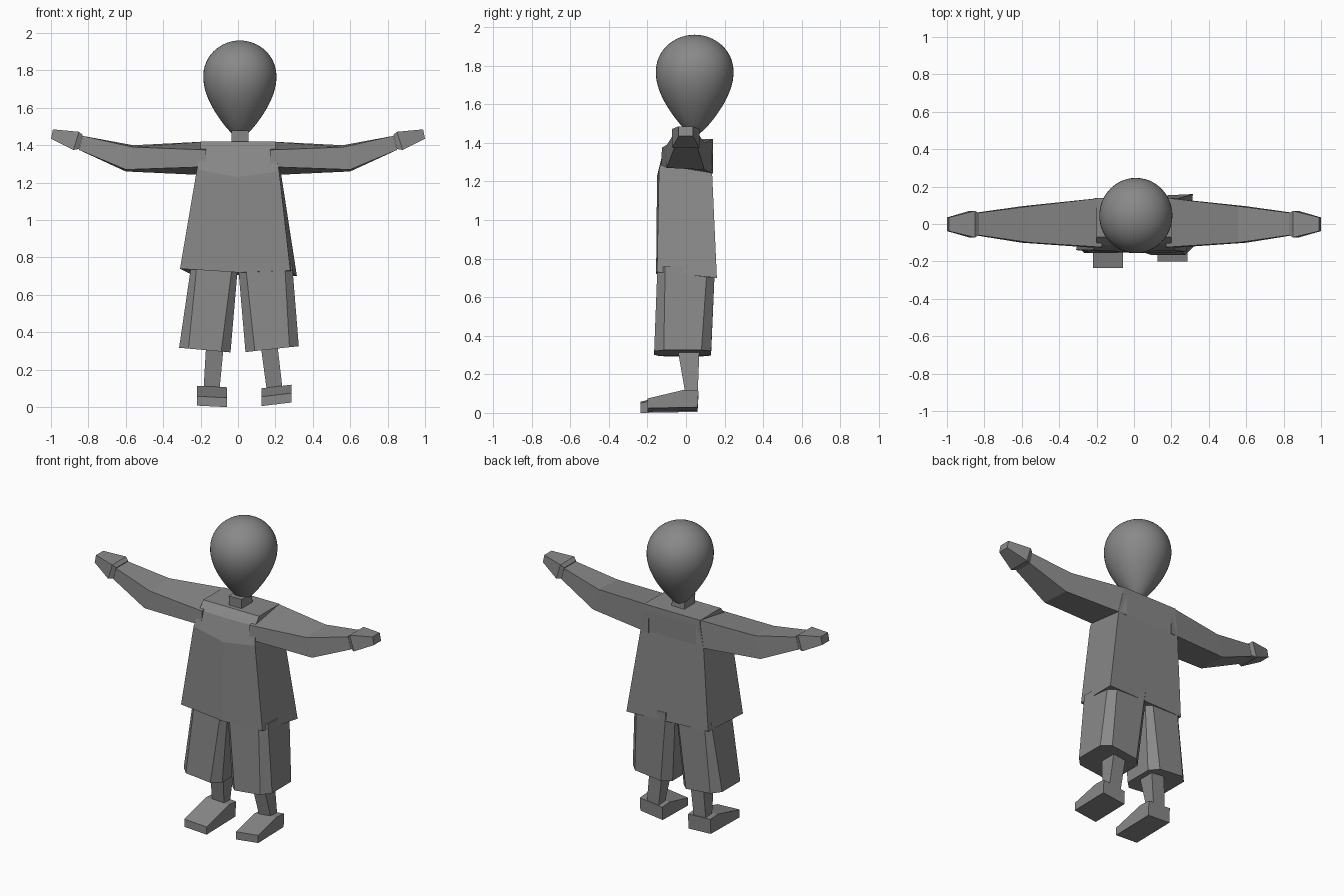
import bpy
import bmesh
import math

cube = bpy.data.objects.get("Cube")
if cube:
    bpy.data.objects.remove(cube, do_unlink=True)

TONE = 0.25
grey = bpy.data.materials.new("plain grey")
grey.use_nodes = True
grey.diffuse_color = (TONE, TONE, TONE, 1)
grey.node_tree.nodes["Principled BSDF"].inputs["Base Color"].default_value = (TONE, TONE, TONE, 1)


def finish(name, bm):
    """Turn a bmesh into a named grey object."""
    bmesh.ops.recalc_face_normals(bm, faces=bm.faces)
    mesh = bpy.data.meshes.new(name)
    bm.to_mesh(mesh)
    bm.free()
    mesh.materials.append(grey)
    obj = bpy.data.objects.new(name, mesh)
    bpy.context.collection.objects.link(obj)
    return obj


def loft(name, rings):
    """Join matching rings of points with quads and cap both ends."""
    bm = bmesh.new()
    loops = [[bm.verts.new(p) for p in ring] for ring in rings]
    for low, high in zip(loops, loops[1:]):
        for i in range(len(low)):
            j = (i + 1) % len(low)
            bm.faces.new((low[i], low[j], high[j], high[i]))
    bm.faces.new(loops[0][::-1])
    bm.faces.new(loops[-1])
    return finish(name, bm)


def rect(x0, x1, y0, y1, z):
    return [(x0, y0, z), (x1, y0, z), (x1, y1, z), (x0, y1, z)]


def octagon(x0, x1, y0, y1, z, cut, tilt=0):
    """Rectangle with cut corners, sloping along x."""
    pts = [(x0 + cut, y0), (x1 - cut, y0), (x1, y0 + cut), (x1, y1 - cut),
           (x1 - cut, y1), (x0 + cut, y1), (x0, y1 - cut), (x0, y0 + cut)]
    mid = (x0 + x1) / 2
    return [(x, y, z + tilt * (x - mid)) for x, y in pts]


# Shirt body: a middle front point gives the chest its slight bulge
loft("shirt_body", [
    [(-0.31, -0.14, 0.74), (0, -0.155, 0.72), (0.28, -0.15, 0.73), (0.315, 0.16, 0.70), (-0.25, 0.13, 0.71)],
    [(-0.22, -0.14, 1.27), (0, -0.15, 1.23), (0.22, -0.14, 1.26), (0.23, 0.135, 1.25), (-0.22, 0.135, 1.25)],
    [(-0.2, -0.11, 1.37), (0, -0.115, 1.37), (0.2, -0.11, 1.37), (0.2, 0.14, 1.38), (-0.2, 0.14, 1.38)],
    [(-0.2, -0.07, 1.42), (0, -0.07, 1.42), (0.2, -0.07, 1.42), (0.2, 0.14, 1.42), (-0.2, 0.14, 1.42)],
])


def arm_ring(side, x, front, back, low, high, lean=0, drop=0):
    """Four-sided section across the arm; lean shifts the top edge, drop slopes it to the front."""
    return [(side * x, front, low), (side * x, back, low - drop),
            (side * (x - lean), back, high), (side * (x - lean), front * (1 - drop), high - drop)]


# Sleeves and mitten hands
for label, side in (("left", 1), ("right", -1)):
    loft(label + "_sleeve", [
        arm_ring(side, 0.17, -0.13, 0.14, 1.285, 1.42, 0, 0.045),
        arm_ring(side, 0.6, -0.1, 0.095, 1.27, 1.4, 0.04, 0.01),
        arm_ring(side, 0.85, -0.06, 0.06, 1.375, 1.45, 0.02),
    ])
    loft(label + "_hand", [
        arm_ring(side, 0.85, -0.06, 0.06, 1.38, 1.455, 0.02),
        arm_ring(side, 0.88, -0.072, 0.07, 1.375, 1.472, 0.03),
        arm_ring(side, 1.0, -0.038, 0.035, 1.435, 1.485, 0.01),
    ])

# Trouser legs, flaring outward
loft("left_trouser", [
    octagon(0.04, 0.325, -0.165, 0.13, 0.31, 0.05, 0.11),
    octagon(0, 0.29, -0.148, 0.15, 0.76, 0.04),
])
loft("right_trouser", [
    octagon(-0.315, -0.04, -0.155, 0.13, 0.305, 0.05, -0.09),
    octagon(-0.25, 0, -0.135, 0.13, 0.76, 0.03),
])

# Shins, tapering in depth
loft("left_shin", [rect(0.155, 0.24, 0, 0.06, 0.08), rect(0.12, 0.21, -0.045, 0.07, 0.34)])
loft("right_shin", [rect(-0.185, -0.1, 0, 0.06, 0.08), rect(-0.17, -0.075, -0.045, 0.07, 0.34)])


def foot(name, x, toe, lift, roll):
    """Wedge-shaped foot from a side profile, tilted sideways."""
    profile = [(toe, lift), (toe, lift + 0.05), (-0.01, 0.11), (0.065, 0.105), (0.06, lift + 0.005)]
    half = 0.08
    return loft(name, [[(x + s * half, y, z + s * half * roll) for y, z in profile] for s in (-1, 1)])


foot("left_foot", 0.205, -0.2, 0.015, 0.12)
foot("right_foot", -0.14, -0.235, 0.004, -0.05)

# Neck
loft("neck", [rect(-0.035, 0.055, -0.04, 0.07, 1.38), rect(-0.035, 0.055, -0.045, 0.065, 1.48)])

# Egg-shaped head: a sphere narrowed toward the chin
bm = bmesh.new()
bmesh.ops.create_uvsphere(bm, u_segments=48, v_segments=32, radius=1)
for v in bm.verts:
    t = v.co.z
    width = 0.187 * (1 + 0.36 * t - 0.14 * t * t)
    v.co = (0.01 + v.co.x * width, 0.045 + v.co.y * width * 1.03, 1.7 + 0.26 * t)
head = finish("head", bm)
bpy.ops.object.select_all(action="DESELECT")
head.select_set(True)
bpy.context.view_layer.objects.active = head
bpy.ops.object.shade_smooth_by_angle(angle=math.radians(40))
